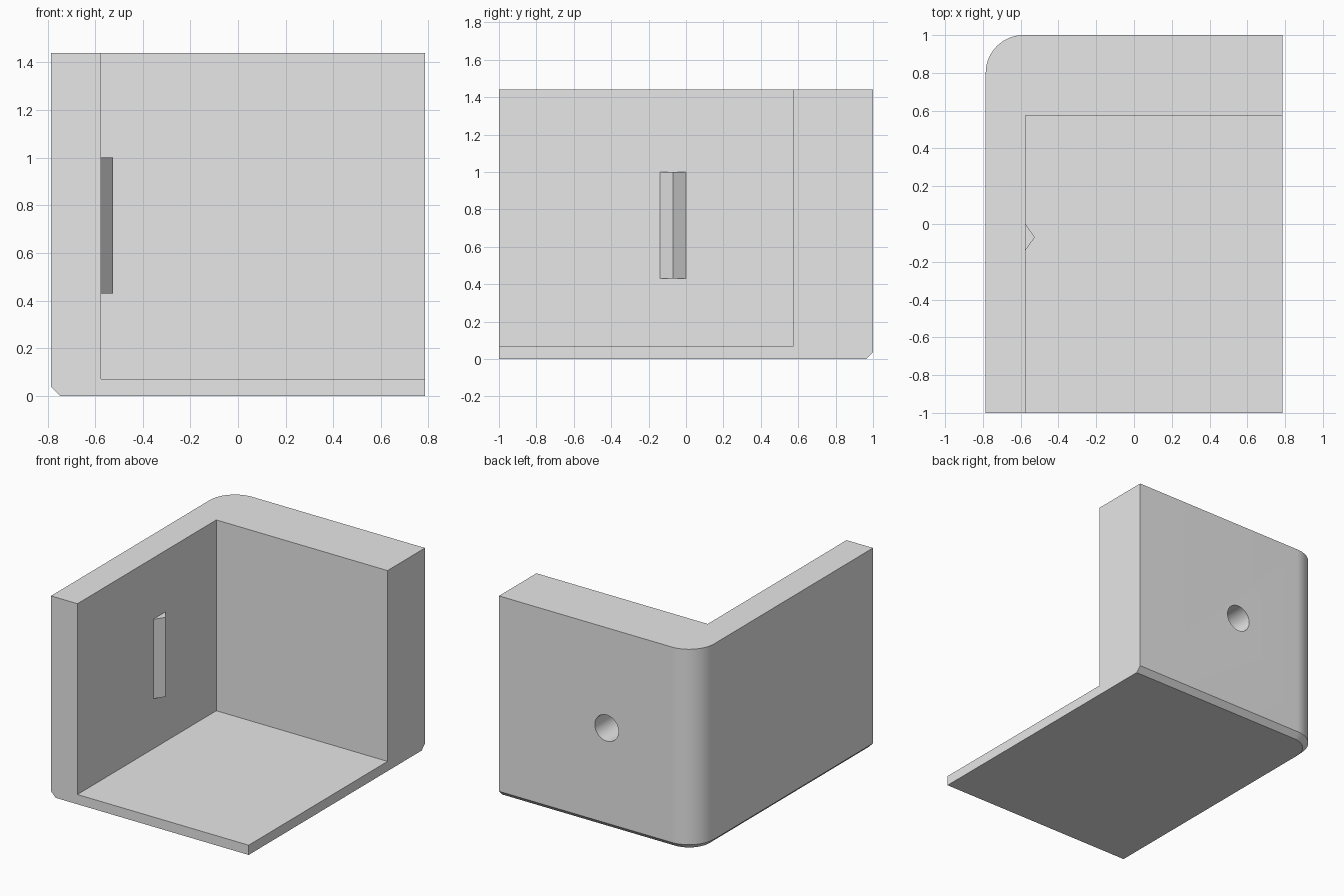
import bpy
import bmesh
from math import cos, sin, pi, radians

cube = bpy.data.objects.get("Cube")
if cube:
    bpy.data.objects.remove(cube, do_unlink=True)

grey = bpy.data.materials.new("light_grey")
grey.use_nodes = True
colour = (0.8, 0.8, 0.8, 1)
grey.diffuse_color = colour
grey.node_tree.nodes["Principled BSDF"].inputs["Base Color"].default_value = colour

HX, HY, TOP = 0.785, 1.0, 1.44
LEFT_IN, BACK_IN, FLOOR = -0.575, 0.575, 0.07
RADIUS, CHAMFER = 0.2, 0.037


def loft(name, rings):
    """Closed solid through rings of equal point count, listed bottom to top."""
    bm = bmesh.new()
    loops = [[bm.verts.new(p) for p in ring] for ring in rings]
    n = len(loops[0])
    bm.faces.new(loops[0][::-1])
    bm.faces.new(loops[-1])
    for low, high in zip(loops, loops[1:]):
        for i in range(n):
            j = (i + 1) % n
            bm.faces.new((low[i], low[j], high[j], high[i]))
    bmesh.ops.recalc_face_normals(bm, faces=bm.faces)
    mesh = bpy.data.meshes.new(name)
    bm.to_mesh(mesh)
    bm.free()
    mesh.materials.append(grey)
    obj = bpy.data.objects.new(name, mesh)
    bpy.context.collection.objects.link(obj)
    return obj


def prism(name, outline, z0, z1):
    return loft(name, [[(x, y, z) for x, y in outline] for z in (z0, z1)])


def plan(z, inset, steps=20):
    """Outer outline with one rounded corner, inset on the two walled sides."""
    r = RADIUS - inset
    cx, cy = -HX + RADIUS, HY - RADIUS
    arc = [(cx + r * cos(a), cy + r * sin(a), z)
           for a in (pi / 2 + pi / 2 * i / steps for i in range(steps + 1))]
    return [(HX, -HY, z), (HX, HY - inset, z)] + arc + [(-HX + inset, -HY, z)]


def activate(obj):
    bpy.ops.object.select_all(action='DESELECT')
    obj.select_set(True)
    bpy.context.view_layer.objects.active = obj


def cut(obj, cutter):
    cutter.hide_render = True
    mod = obj.modifiers.new("cut", 'BOOLEAN')
    mod.operation = 'DIFFERENCE'
    mod.solver = 'EXACT'
    mod.object = cutter
    activate(obj)
    bpy.ops.object.modifier_apply(modifier=mod.name)
    bpy.data.objects.remove(cutter, do_unlink=True)


# Corner bracket: solid block with a chamfered lower edge
bracket = loft("corner_bracket", [plan(0, CHAMFER), plan(CHAMFER, 0), plan(TOP, 0)])

# Open interior, leaving two walls and a thin floor
room = [(LEFT_IN, -2), (2, -2), (2, BACK_IN), (LEFT_IN, BACK_IN)]
cut(bracket, prism("room_cutter", room, FLOOR, 2))

# Blind round hole in the back wall
DEPTH = 0.36
bpy.ops.mesh.primitive_cylinder_add(vertices=48, radius=0.094, depth=2 * DEPTH,
                                    location=(-0.07, HY, TOP / 2),
                                    rotation=(pi / 2, 0, 0))
hole = bpy.context.object
hole.data.materials.append(grey)
cut(bracket, hole)
activate(bracket)
bpy.ops.object.shade_smooth_by_angle(angle=radians(30))

# Small triangular rib on the inner side wall
prism("wall_rib", [(LEFT_IN, -0.14), (-0.525, -0.07), (LEFT_IN, 0)], 0.43, 1.0)
